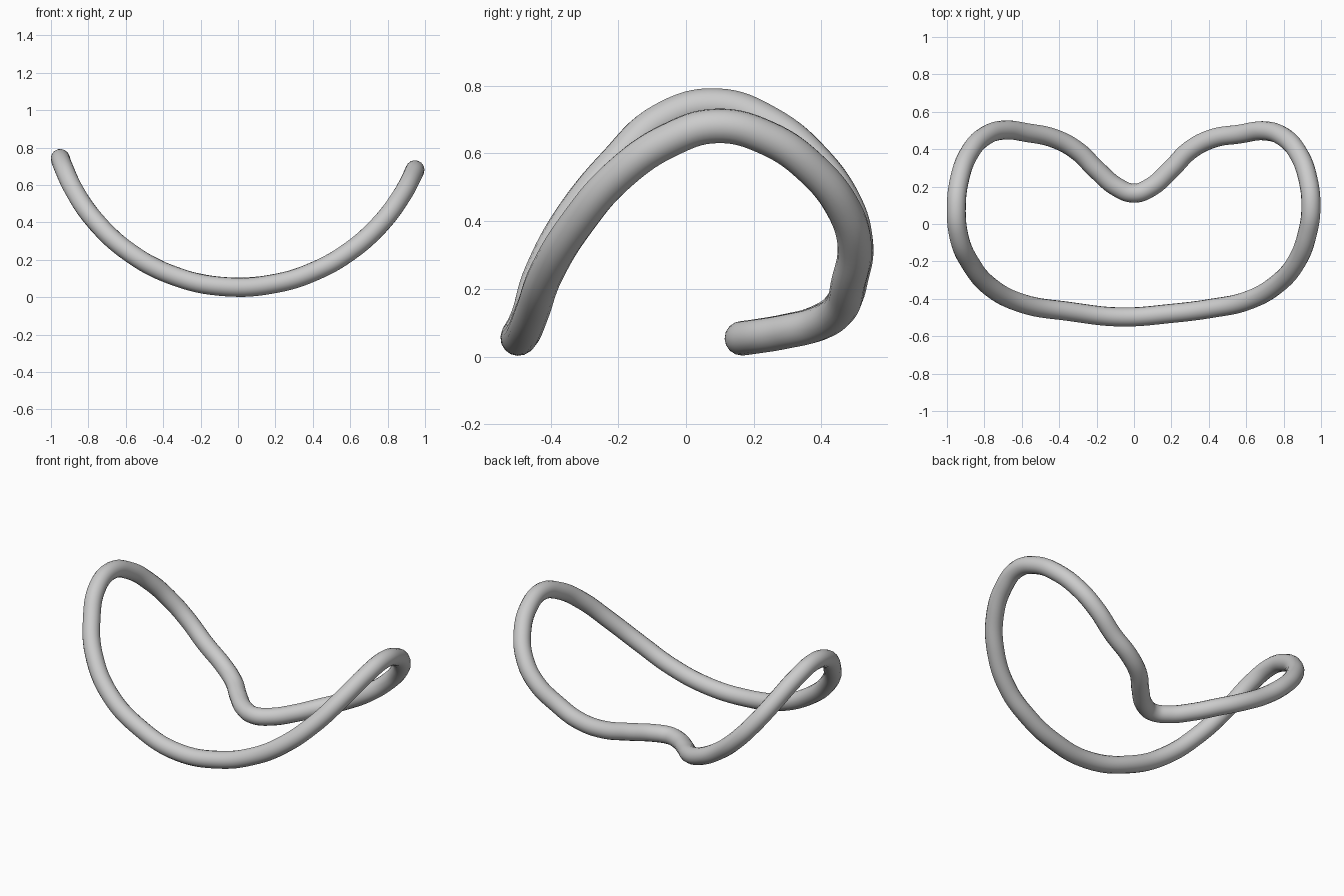
import bpy, math

if "Cube" in bpy.data.objects:
    bpy.data.objects.remove(bpy.data.objects["Cube"])

RAD = 0.051

# plan outline of the tube centreline, counter-clockwise from the notch
plan = [(0, .165), (-.09, .197), (-.2, .29), (-.3, .388), (-.42, .455), (-.57, .488),
        (-.7, .502), (-.8, .468), (-.88, .38), (-.93, .25), (-.95, .09),
        (-.935, -.07), (-.875, -.21), (-.77, -.335), (-.59, -.427), (-.35, -.467),
        (-.07, -.497), (.2, -.478), (.42, -.45), (.6, -.412), (.76, -.325),
        (.87, -.2), (.927, -.05), (.946, .09), (.93, .24), (.88, .375),
        (.8, .465), (.7, .498), (.56, .48), (.42, .457), (.3, .395),
        (.2, .295), (.09, .197)]

def height(x):
    # the outline is bent up along a circular arc
    r = 1.027 if x > 0 else 1.0
    return RAD + 0.003 + r - math.sqrt(r * r - x * x)

# closed tube
cu = bpy.data.curves.new("bent_ring", 'CURVE')
cu.dimensions = '3D'
cu.bevel_depth = RAD
cu.bevel_resolution = 6
cu.resolution_u = 8
sp = cu.splines.new('BEZIER')
sp.bezier_points.add(len(plan) - 1)
for p, (x, y) in zip(sp.bezier_points, plan):
    p.co = (x, y, height(x))
    p.handle_left_type = p.handle_right_type = 'AUTO'
sp.use_cyclic_u = True
ring = bpy.data.objects.new("bent_ring", cu)
bpy.context.collection.objects.link(ring)

bpy.context.view_layer.objects.active = ring
ring.select_set(True)
bpy.ops.object.convert(target='MESH')
bpy.ops.object.shade_smooth()
